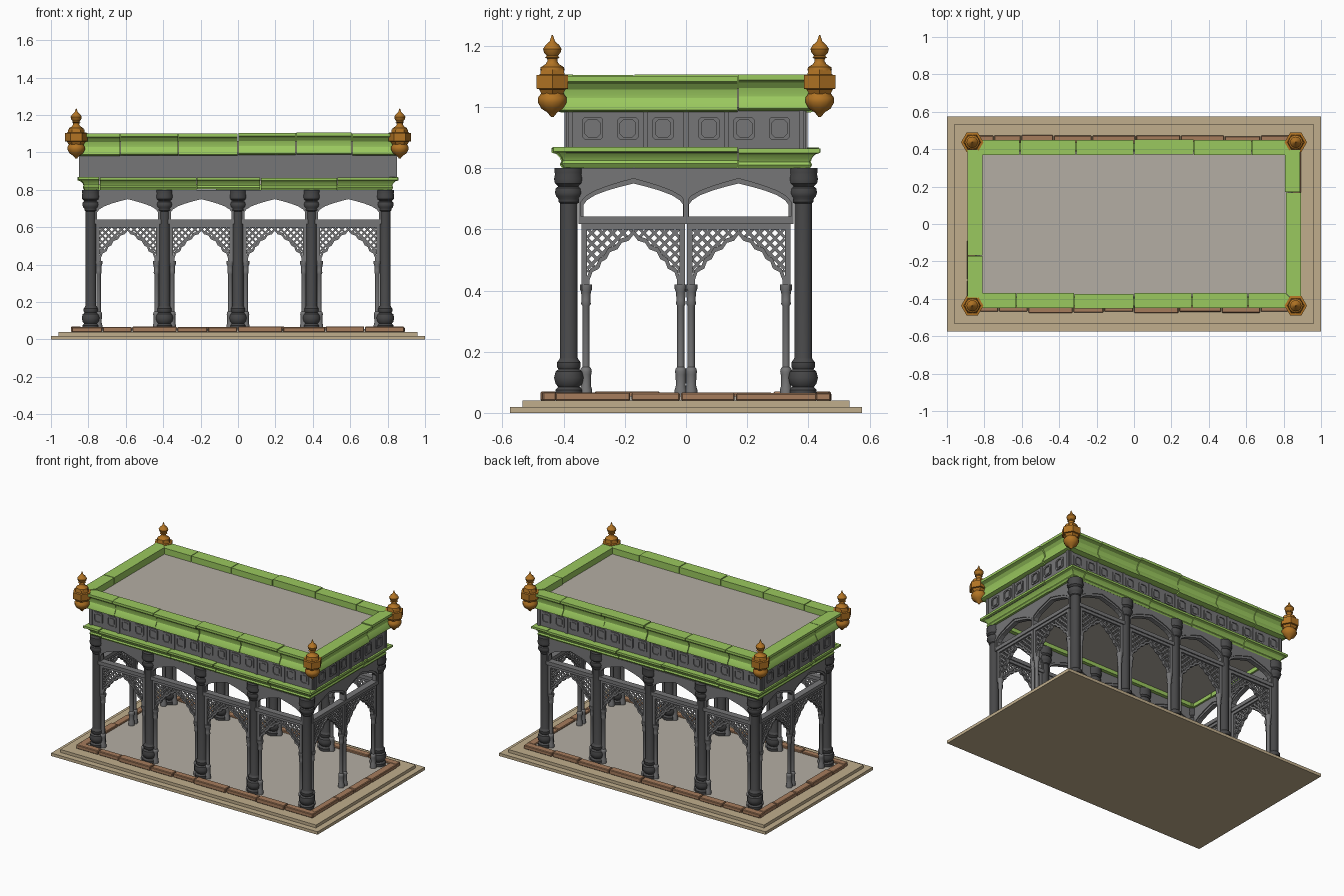
import bpy, bmesh, math, random
from mathutils import Matrix, Vector

if "Cube" in bpy.data.objects:
    bpy.data.objects.remove(bpy.data.objects["Cube"])
random.seed(4)
PI = math.pi


def material(name, rgb):
    m = bpy.data.materials.new(name)
    m.diffuse_color = [((c / 255 + 0.055) / 1.055) ** 2.4 for c in rgb] + [1]
    m.use_nodes = True
    m.node_tree.nodes["Principled BSDF"].inputs["Base Color"].default_value = m.diffuse_color
    return m


TAN = material("tan_stone", (192, 174, 140))
FLOOR = material("pale_grey", (180, 174, 164))
BRICK = material("brown_brick", (166, 124, 92))
DARK = material("dark_iron", (72, 72, 73))
GREY = material("mid_grey", (118, 118, 119))
GREEN = material("green_trim", (154, 200, 94))
GOLD = material("bronze_gold", (178, 116, 36))


def finish(name, bm, mat, smooth=None, bevel=0):
    bmesh.ops.recalc_face_normals(bm, faces=bm.faces)
    me = bpy.data.meshes.new(name)
    bm.to_mesh(me)
    bm.free()
    me.materials.append(mat)
    ob = bpy.data.objects.new(name, me)
    bpy.context.collection.objects.link(ob)
    if bevel:
        b = ob.modifiers.new("bevel", 'BEVEL')
        b.width, b.segments = bevel, 1
    if smooth:
        bpy.ops.object.select_all(action='DESELECT')
        ob.select_set(True)
        bpy.context.view_layer.objects.active = ob
        bpy.ops.object.shade_smooth_by_angle(angle=math.radians(smooth))
    return ob


def place(ob, mats):
    """Put the object at the first matrix and linked copies at the others."""
    ob.matrix_world = mats[0]
    for m in mats[1:]:
        c = ob.copy()
        bpy.context.collection.objects.link(c)
        c.matrix_world = m


def box(bm, x0, x1, y0, y1, z0, z1):
    m = Matrix.Translation(((x0 + x1) / 2, (y0 + y1) / 2, (z0 + z1) / 2))
    bmesh.ops.create_cube(bm, size=1, matrix=m @ Matrix.Diagonal((x1 - x0, y1 - y0, z1 - z0, 1)))


def slab(name, x, y, z0, z1, mat):
    bm = bmesh.new()
    box(bm, -x, x, -y, y, z0, z1)
    return finish(name, bm, mat)


def prism(bm, outline, t, y=0):
    """Extrude an outline in the x-z plane through thickness t."""
    f = bm.faces.new([bm.verts.new((u, y - t / 2, z)) for u, z in outline])
    g = bmesh.ops.extrude_face_region(bm, geom=[f])
    bmesh.ops.translate(bm, vec=(0, t, 0), verts=[v for v in g['geom'] if isinstance(v, bmesh.types.BMVert)])


def lathe(bm, prof, n, at=(0, 0), turn=0):
    rings = [[bm.verts.new((at[0] + r * math.cos(turn + 2 * PI * i / n), at[1] + r * math.sin(turn + 2 * PI * i / n), z))
              for i in range(n)] for r, z in prof]
    for a, b in zip(rings, rings[1:]):
        for i in range(n):
            bm.faces.new((a[i], a[(i + 1) % n], b[(i + 1) % n], b[i]))
    bm.faces.new(rings[0])
    bm.faces.new(rings[-1])


def wall(a, u, d):
    return Matrix.Rotation(a, 4, 'Z') @ Matrix.Translation((u, -d, 0))


# Stepped base, floor, ceiling, roof
slab("base_step_lower", 1.0, 0.575, 0, 0.02, TAN)
slab("base_step_upper", 0.96, 0.535, 0.02, 0.04, TAN)
slab("floor", 0.85, 0.44, 0.04, 0.056, FLOOR)
slab("ceiling", 0.81, 0.37, 0.825, 0.87, FLOOR)
slab("frieze_core", 0.843, 0.392, 0.85, 1.0, GREY)
slab("roof_deck", 0.83, 0.39, 1.0, 1.06, FLOOR)

# Brick kerb with uneven bricks
bm = bmesh.new()
for a, L, D in ((0, .89, .475), (PI, .89, .475), (PI / 2, .43, .89), (-PI / 2, .43, .89)):
    part, s = bmesh.new(), -L
    while s < L - 0.01:
        e = s + random.uniform(0.14, 0.25)
        e = L if L - e < 0.09 else e
        out = random.uniform(-0.007, 0.003)
        box(part, s + .002, e - .002, -D - out, -D + .05, .04, .069 + random.uniform(-.005, .002))
        s = e
    part.transform(Matrix.Rotation(a, 4, 'Z'))
    tmp = bpy.data.meshes.new("tmp")
    part.to_mesh(tmp)
    part.free()
    bm.from_mesh(tmp)
    bpy.data.meshes.remove(tmp)
finish("brick_kerb", bm, BRICK, bevel=0.004)


# Mitred cornice rings made of moulded blocks
def cornice(name, X, Y, prof, long_cuts, short_cuts):
    bm = bmesh.new()
    for a, L, D, cuts in ((0, X, Y, long_cuts), (PI, X, Y, long_cuts),
                          (PI / 2, Y, X, short_cuts), (-PI / 2, Y, X, short_cuts)):
        rot, ends = Matrix.Rotation(a, 4, 'Z'), [None] + cuts + [None]
        for i, (p, q) in enumerate(zip(ends, ends[1:])):
            j, k = random.uniform(-.003, .003), random.uniform(-.003, .003)
            rows = []
            for s, c, gap in ((-1, p, .002), (1, q, -.002)):
                rows.append([bm.verts.new(rot @ Vector((s * (L + d) if c is None else c + gap, -(D + d + j), z + k)))
                             for d, z in prof])
            n = len(prof)
            for m in range(n):
                bm.faces.new((rows[0][m], rows[0][(m + 1) % n], rows[1][(m + 1) % n], rows[1][m]))
            bm.faces.new(rows[0])
            bm.faces.new(rows[1])
    finish(name, bm, GREEN, smooth=25)


cornice("lower_cornice", .857, .437,
        [(-.1, .80), (-.035, .80), (-.027, .812), (-.032, .822), (-.027, .835), (-.016, .847),
         (0, .852), (0, .866), (-.1, .866)], [-.74, -.22, .12, .53], [.17])
cornice("roof_parapet", .89, .45,
        [(-.08, .985), (-.043, .985), (-.022, .992), (-.024, 1.005), (-.04, 1.032), (-.04, 1.042), (-.036, 1.06),
         (-.022, 1.078), (0, 1.086), (0, 1.103), (-.08, 1.103)], [-.63, -.32, 0, .31, .61], [.17])

# Frieze panels: octagonal rings between flat posts
bm = bmesh.new()


def octagon(w, h, c):
    return [(w, h - c), (w - c, h), (c - w, h), (-w, h - c), (-w, c - h), (c - w, -h), (w - c, -h), (w, c - h)]


o, i_ = octagon(.034, .036, .007), octagon(.025, .028, .010)
for k in range(8):
    prism(bm, [(u, z + .93) for u, z in (o[k], o[(k + 1) % 8], i_[(k + 1) % 8], i_[k])], .012)
prism(bm, [(u, z + .93) for u, z in octagon(.018, .021, .006)], .008)
front_u = [-.775 + k * .1033 for k in range(16)]
side_u = [-.305, -.19, -.075, .075, .19, .305]
place(finish("frieze_panel", bm, GREY),
      [wall(a, u, .392) for a in (0, PI) for u in front_u] + [wall(a, u, .843) for a in (PI / 2, -PI / 2) for u in side_u])
bm = bmesh.new()
box(bm, -.008, .008, -.006, .006, .86, .99)
place(finish("frieze_post", bm, GREY),
      [wall(a, u, .392) for a in (0, PI) for u in (-.827, -.62, -.413, -.207, 0, .207, .413, .62, .827)]
      + [wall(a, u, .843) for a in (PI / 2, -PI / 2) for u in (-.378, -.132, 0, .132, .378)])

# Main columns
bm = bmesh.new()
lathe(bm, [(.044, .05), (.046, .075), (.036, .085), (.045, .095), (.050, .115), (.045, .135), (.035, .143), (.040, .15),
           (.040, .165), (.032, .175), (.030, .18), (.030, .685), (.035, .69), (.036, .70), (.043, .708), (.047, .72),
           (.044, .735), (.036, .74), (.047, .75), (.050, .765), (.047, .78), (.048, .785), (.048, .80)], 12, turn=PI / 12)
place(finish("main_column", bm, DARK, smooth=35),
      [Matrix.Translation((x, y, 0)) for x in (-.787, -.393, 0, .393, .787) for y in (-.383, .383)])

# Bay module, repeated on every wall
bays = [wall(a, u, .383) for a in (0, PI) for u in (-.59, -.1965, .1965, .59)] + \
       [wall(a, u, .787) for a in (PI / 2, -PI / 2) for u in (-.172, .172)]


def both(half):
    """Mirror a half curve that ends on the centre line."""
    return [(-u, z) for u, z in half] + [(u, z) for u, z in reversed(half[:-1])]


# Upper spandrel with a stepped pointed arch, and the cross beam
arch = both([(.163, .64), (.163, .68), (.152, .695), (.125, .712), (.085, .727), (.04, .740), (0, .750)])
outer = both([(.171, .64), (.171, .69), (.156, .708), (.125, .726), (.085, .741), (.04, .755), (0, .766)])
bm = bmesh.new()
for curve, t in ((arch, .03), (outer, .042)):
    prism(bm, [(-.18, .80), (-.18, .64)] + curve + [(.18, .64), (.18, .80)], t)
box(bm, -.18, .18, -.022, .022, .618, .642)
place(finish("arch_spandrel", bm, GREY), bays)

# Lobed lower arch band with its square frame
low = both([(.143, .40), (.143, .435), (.134, .46), (.112, .472), (.104, .494), (.088, .503), (.076, .526),
            (.052, .535), (.038, .556), (.015, .563), (0, .582)])
top = both([(.152, .40), (.152, .445), (.140, .473), (.121, .483), (.112, .505), (.096, .515), (.082, .539),
            (.058, .548), (.043, .569), (.020, .577), (0, .598)])
bm = bmesh.new()
prism(bm, low + top[::-1], .022)
box(bm, -.169, .169, -.014, .014, .600, .618)
for s in (-1, 1):
    box(bm, s * .160 - .009, s * .160 + .009, -.014, .014, .40, .600)
place(finish("lobed_arch", bm, GREY), bays)


# Diagonal lattice clipped between the arch and the frame
def arch_z(u):
    for (a, za), (b, zb) in zip(top, top[1:]):
        if a <= u <= b and b > a:
            return za + (zb - za) * (u - a) / (b - a)
    return .45


bm = bmesh.new()
w = .0035
for s in (-1, 1):
    for k in range(-14, 15):
        run = []
        for n in range(81):
            z = .44 + n * .0021
            u = k * .034 + s * (z - .52)
            inside = abs(u) < .152 and arch_z(u) - .006 < z < .603
            if inside:
                run.append((u, z))
            if run and (not inside or n == 80):
                (u0, z0), (u1, z1) = run[0], run[-1]
                if z1 - z0 > .004:
                    prism(bm, [(u0 - w, z0 + s * w), (u0 + w, z0 - s * w), (u1 + w, z1 - s * w), (u1 - w, z1 + s * w)], .008)
                run = []
place(finish("lattice", bm, GREY), bays)

# Slim paired colonettes
bm = bmesh.new()
for s in (-1, 1):
    lathe(bm, [(.020, .05), (.020, .075), (.016, .09), (.017, .125), (.019, .135), (.017, .145), (.012, .15), (.012, .35),
               (.016, .357), (.014, .37), (.016, .395), (.020, .405), (.020, .42)], 10, at=(s * .155, 0))
place(finish("colonette", bm, GREY, smooth=40), bays)

# Corner finials: faceted drum, bulb below and spire above
bm = bmesh.new()
lathe(bm, [(.004, .967), (.016, .982), (.036, .995), (.047, 1.015), (.047, 1.03), (.038, 1.042), (.034, 1.055)], 12)
lathe(bm, [(.040, 1.042), (.050, 1.058), (.060, 1.060), (.060, 1.104), (.046, 1.106), (.043, 1.122)], 6)
lathe(bm, [(.040, 1.12), (.038, 1.13), (.022, 1.14), (.016, 1.15), (.017, 1.158), (.024, 1.162), (.018, 1.167),
           (.027, 1.178), (.030, 1.190), (.022, 1.203), (.009, 1.214), (.002, 1.235)], 12)
place(finish("corner_finial", bm, GOLD, smooth=40),
      [Matrix.Translation((x, y, 0)) for x in (-.865, .865) for y in (-.437, .437)])
